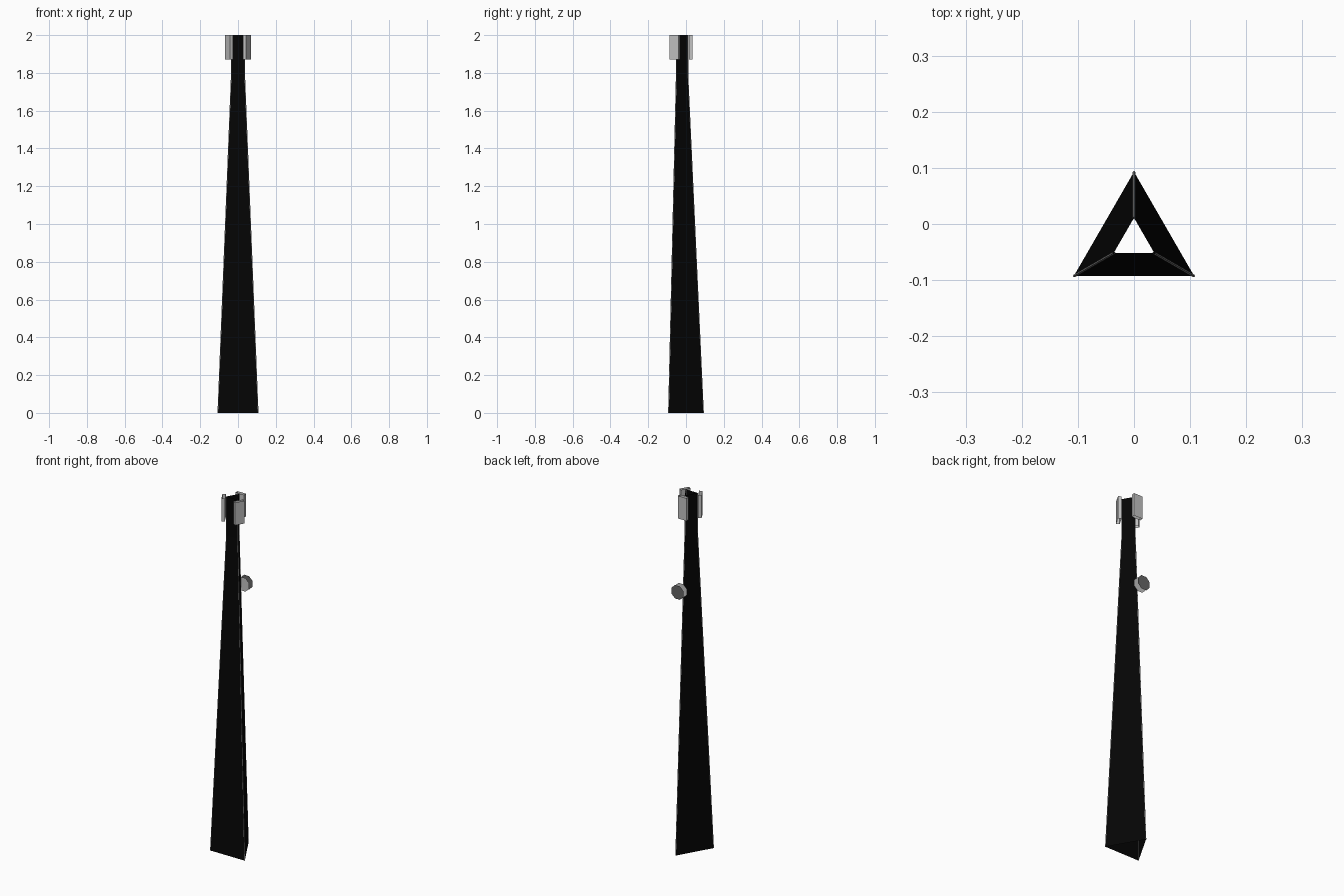
import bpy, bmesh, math
from mathutils import Vector

if "Cube" in bpy.data.objects:
    bpy.data.objects.remove(bpy.data.objects["Cube"])

CY = -0.031                      # tower axis in y
PROFILE = [(0.0, 0.124), (1.78, 0.042), (2.0, 0.042)]   # height, corner radius
ANGLES = [math.radians(a) for a in (90, 210, 330)]


def material(name, value):
    m = bpy.data.materials.new(name)
    m.diffuse_color = (value, value, value, 1)
    m.use_nodes = True
    m.node_tree.nodes["Principled BSDF"].inputs["Base Color"].default_value = m.diffuse_color
    return m


black = material("black lattice", 0.0015)
steel = material("steel", 0.25)
grey = material("light grey", 0.55)
dark = material("dark grey", 0.13)


def finish(name, bm, mat):
    me = bpy.data.meshes.new(name)
    bm.to_mesh(me)
    bm.free()
    me.materials.append(mat)
    ob = bpy.data.objects.new(name, me)
    bpy.context.collection.objects.link(ob)
    return ob


def corner(a, r, z):
    return Vector((r * math.cos(a), CY + r * math.sin(a), z))


def skin(bm, rings):
    # joins closed rings of points with side faces, ends left open
    rows = [[bm.verts.new(p) for p in ring] for ring in rings]
    for lo, hi in zip(rows, rows[1:]):
        n = len(lo)
        for i in range(n):
            j = (i + 1) % n
            bm.faces.new((lo[i], lo[j], hi[j], hi[i]))


# Hollow three sided mast, open at top and bottom
bm = bmesh.new()
skin(bm, [[corner(a, r, z) for a in ANGLES] for z, r in PROFILE])
finish("mast_panels", bm, black)

# Thin legs along the three corners
for k, a in enumerate(ANGLES):
    bm = bmesh.new()
    rings = []
    for z, r in PROFILE:
        c = corner(a, r - 0.001, z)
        rings.append([c + Vector((0.0025 * math.cos(a + t), 0.0025 * math.sin(a + t), 0))
                      for t in (0, math.pi / 2, math.pi, -math.pi / 2)])
    skin(bm, rings)
    finish(f"mast_leg_{k + 1}", bm, steel)

# Panel antennas: upright open boxes, one facing out from each corner
for k, a in enumerate(ANGLES):
    out = Vector((math.cos(a), math.sin(a), 0))
    side = Vector((-math.sin(a), math.cos(a), 0))
    bm = bmesh.new()
    skin(bm, [[corner(a, 0.056, z) + out * u * 0.009 + side * v * 0.027
               for u, v in ((-1, -1), (1, -1), (1, 1), (-1, 1))]
              for z in (1.872, 2.0)])
    bmesh.ops.recalc_face_normals(bm, faces=bm.faces)
    finish(f"panel_antenna_{k + 1}", bm, grey)


# Microwave dish behind the rear corner: light front disc, dark rear disc
def disc(name, y, flip, mat):
    bm = bmesh.new()
    vs = [bm.verts.new((0.041 * math.cos(t), y, 1.478 + 0.041 * math.sin(t)))
          for t in (math.tau * (i + 0.5) / 8 for i in range(8))]
    bm.faces.new(vs[::-1] if flip else vs)
    finish(name, bm, mat)


disc("dish_front", 0.045, False, grey)
disc("dish_rear", 0.076, True, dark)
